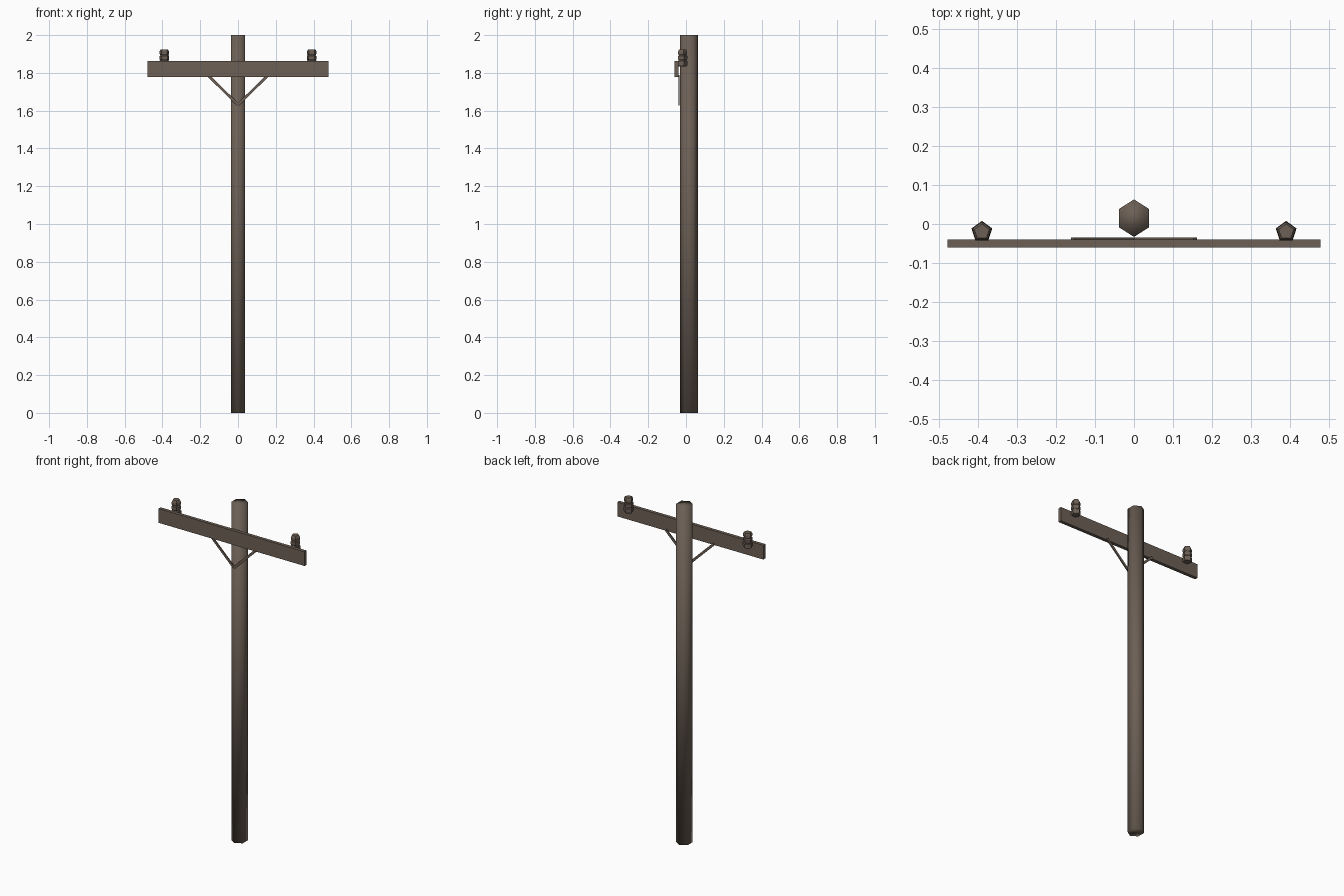
import bpy, bmesh, math
from mathutils import Vector, Matrix

if "Cube" in bpy.data.objects:
    bpy.data.objects.remove(bpy.data.objects["Cube"])

wood = bpy.data.materials.new("weathered_brown")
wood.diffuse_color = (0.15, 0.115, 0.09, 1)
wood.use_nodes = True
wood.node_tree.nodes["Principled BSDF"].inputs["Base Color"].default_value = wood.diffuse_color


def add_object(name, bm, smooth=False):
    bmesh.ops.recalc_face_normals(bm, faces=bm.faces)
    for f in bm.faces:
        f.smooth = smooth
    me = bpy.data.meshes.new(name)
    bm.to_mesh(me)
    bm.free()
    me.materials.append(wood)
    ob = bpy.data.objects.new(name, me)
    bpy.context.collection.objects.link(ob)
    return ob


def lathe(name, profile, sides, center, sx=1.0, smooth=False):
    """Capped stack of polygon rings; profile is (radius, z), one corner at +y."""
    bm = bmesh.new()
    rings = []
    for r, z in profile:
        rings.append([bm.verts.new((center[0] + sx * r * math.sin(2 * math.pi * i / sides),
                                    center[1] + r * math.cos(2 * math.pi * i / sides), z))
                      for i in range(sides)])
    for a, b in zip(rings, rings[1:]):
        for i in range(sides):
            j = (i + 1) % sides
            bm.faces.new((a[i], a[j], b[j], b[i]))
    bm.faces.new(rings[0])
    bm.faces.new(rings[-1])
    return add_object(name, bm, smooth)


def box(name, center, size, angle=0.0):
    """Box turned about the y axis."""
    bm = bmesh.new()
    m = (Matrix.Translation(Vector(center)) @ Matrix.Rotation(angle, 4, 'Y')
         @ Matrix.Diagonal((*size, 1)))
    bmesh.ops.create_cube(bm, size=1, matrix=m)
    return add_object(name, bm)


# six-sided pole, shaded smooth over its ends
lathe("pole", [(0.048, 0), (0.048, 2)], 6, (0, 0.015), sx=0.91, smooth=True)

# crossarm in front of the pole
box("crossarm", (0, -0.05, 1.82), (0.956, 0.02, 0.084))

# ribbed five-sided insulators behind the arm, and the diagonal braces
ribs = [(0.023, 1.835), (0.028, 1.842), (0.028, 1.862), (0.023, 1.867),
        (0.027, 1.873), (0.027, 1.889), (0.022, 1.894),
        (0.026, 1.900), (0.026, 1.914), (0.020, 1.925)]
for side, s in (("left", -1), ("right", 1)):
    lathe("insulator_" + side, ribs, 5, (s * 0.39, -0.020))
    low, high = Vector((0, -0.037, 1.632)), Vector((s * 0.157, -0.037, 1.785))
    d = high - low
    box("brace_" + side, (low + high) / 2, (d.length, 0.006, 0.014), -math.atan2(d.z, d.x))
